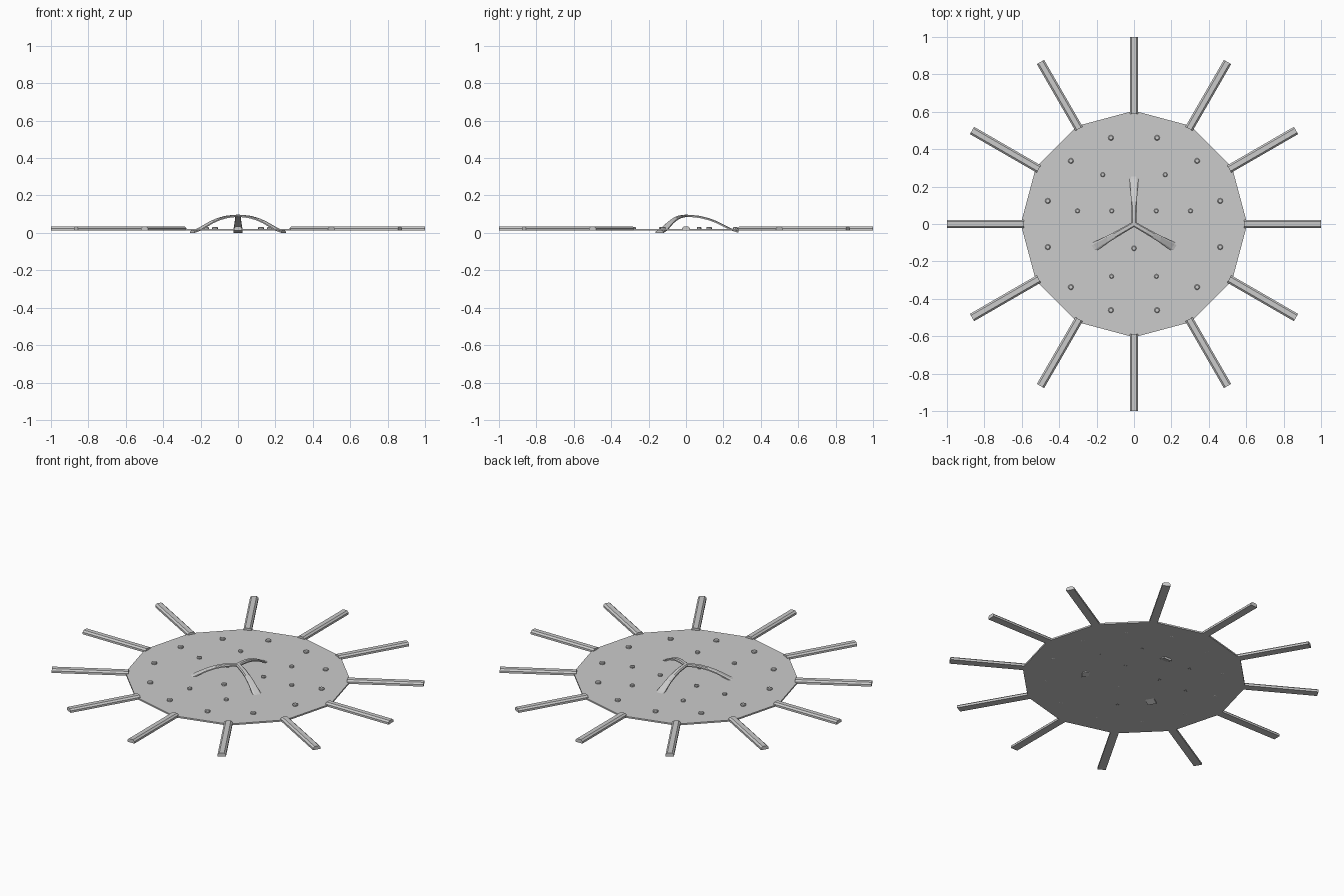
import bpy, bmesh, math
from mathutils import Matrix

if "Cube" in bpy.data.objects:
    bpy.data.objects.remove(bpy.data.objects["Cube"])


def make_object(name, bm):
    bmesh.ops.recalc_face_normals(bm, faces=bm.faces)
    mesh = bpy.data.meshes.new(name)
    bm.to_mesh(mesh)
    bm.free()
    ob = bpy.data.objects.new(name, mesh)
    bpy.context.collection.objects.link(ob)
    return ob


def loft(bm, rings):
    rows = [[bm.verts.new(p) for p in ring] for ring in rings]
    n = len(rows[0])
    for a, b in zip(rows, rows[1:]):
        for i in range(n):
            j = (i + 1) % n
            bm.faces.new((a[i], a[j], b[j], b[i]))
    bm.faces.new(rows[0])
    bm.faces.new(rows[-1])


def radial(name, rings, angle):
    bm = bmesh.new()
    loft(bm, rings)
    bm.transform(Matrix.Rotation(math.radians(angle), 4, 'Z'))
    return make_object(name, bm)


# Thin plate: twelve long sides with short flats where the spokes join
half_flat = math.asin(0.022 / 0.6)
outline = []
for k in range(12):
    a = math.radians(30 * k)
    outline += [(0.6 * math.cos(a + s * half_flat), 0.6 * math.sin(a + s * half_flat))
                for s in (-1, 1)]
bm = bmesh.new()
loft(bm, [[(x, y, z) for x, y in outline] for z in (0.012, 0.021)])
make_object("plate", bm)

# Twelve bevelled spokes
section = [(-0.0225, 0.012), (0.0225, 0.012), (0.0225, 0.024),
           (0.013, 0.033), (-0.013, 0.033), (-0.0225, 0.024)]
for k in range(12):
    radial(f"spoke_{k + 1}", [[(r, y, z) for y, z in section] for r in (0.588, 1.0)], 30 * k)

# Arched three-armed handle: radius, top height, half width
path = [(-0.008, 0.097, 0.014), (0.03, 0.096, 0.014), (0.075, 0.091, 0.015),
        (0.12, 0.080, 0.016), (0.165, 0.063, 0.018), (0.205, 0.043, 0.021),
        (0.24, 0.025, 0.024), (0.282, 0.012, 0.025)]
for k, angle in enumerate((90, 210, 330)):
    rings = []
    for r, top, w in path:
        rings.append([(r, -w, top - 0.012), (r, w, top - 0.012), (r, w, top - 0.005),
                      (r, 0.6 * w, top), (r, -0.6 * w, top), (r, -w, top - 0.005)])
    radial(f"handle_arm_{k + 1}", rings, angle)

# Small studs through the plate
studs = [(0.477 * math.cos(math.radians(a)), 0.477 * math.sin(math.radians(a)), 0.015)
         for a in range(15, 360, 30)]
for x, y in ((0.167, 0.264), (0.302, 0.07), (0.12, -0.28), (0.119, 0.07)):
    studs += [(x, y, 0.0125), (-x, y, 0.0125)]
studs.append((0, -0.13, 0.014))
for k, (x, y, r) in enumerate(studs):
    bm = bmesh.new()
    circle = [(math.cos(i * math.pi / 4), math.sin(i * math.pi / 4)) for i in range(8)]
    loft(bm, [[(x + s * r * c, y + s * r * d, z) for c, d in circle]
              for s, z in ((0.6, 0.0115), (1, 0.015), (1, 0.028), (0.7, 0.032))])
    make_object(f"stud_{k + 1}", bm)
